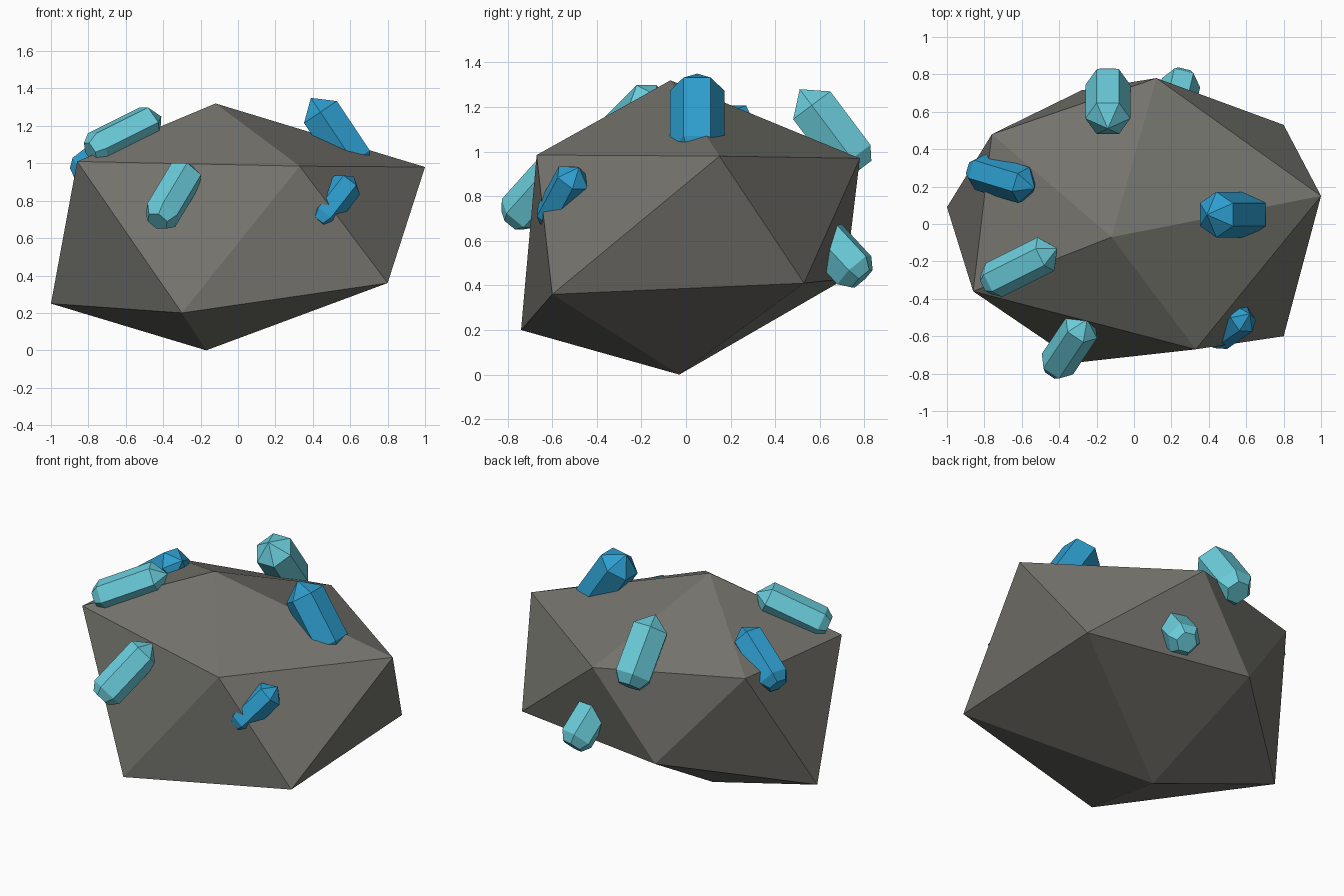
import bpy, bmesh, math
from mathutils import Vector

cube = bpy.data.objects.get("Cube")
if cube:
    bpy.data.objects.remove(cube, do_unlink=True)


def material(name, rgb):
    mat = bpy.data.materials.new(name)
    mat.use_nodes = True
    mat.diffuse_color = (*rgb, 1)
    mat.node_tree.nodes["Principled BSDF"].inputs["Base Color"].default_value = (*rgb, 1)
    return mat


STONE = material("grey stone", (0.175, 0.172, 0.152))
PALE = material("pale aqua crystal", (0.145, 0.61, 0.71))
BLUE = material("deep blue crystal", (0.027, 0.34, 0.62))


def finish(bm, name, mat):
    bmesh.ops.recalc_face_normals(bm, faces=bm.faces)
    mesh = bpy.data.meshes.new(name)
    bm.to_mesh(mesh)
    bm.free()
    mesh.materials.append(mat)
    obj = bpy.data.objects.new(name, mesh)
    bpy.context.collection.objects.link(obj)


def boulder():
    """Uneven twenty-sided rock: two poles and two staggered rings of five."""
    bm = bmesh.new()
    top = bm.verts.new((-0.12, -0.07, 1.32))
    bottom = bm.verts.new((-0.17, -0.03, 0))
    upper = [bm.verts.new(p) for p in (
        (-0.86, -0.36, 1.01), (0.33, -0.67, 0.985), (1, 0.15, 0.98),
        (0.12, 0.78, 0.97), (-0.76, 0.48, 1.02))]
    lower = [bm.verts.new(p) for p in (
        (-0.3, -0.74, 0.2), (0.8, -0.6, 0.36), (0.8, 0.53, 0.41),
        (-0.28, 0.715, 0.43), (-1, 0.09, 0.25))]
    for i in range(5):
        j = (i + 1) % 5
        bm.faces.new((top, upper[i], upper[j]))
        bm.faces.new((upper[i], lower[i], upper[j]))
        bm.faces.new((upper[j], lower[i], lower[j]))
        bm.faces.new((bottom, lower[j], lower[i]))
    finish(bm, "boulder", STONE)


def crystal(name, base, tip, radius, mat):
    """Six-sided prism with a chamfered flat base and a pointed tip."""
    base, tip = Vector(base), Vector(tip)
    axis = (tip - base).normalized()
    side = axis.cross(Vector((0, 0, 1))).normalized()
    up = side.cross(axis)
    length = (tip - base).length
    bm = bmesh.new()
    rings = []
    for along, r in ((0, 0.62 * radius), (0.5 * radius, radius),
                     (length - 0.75 * radius, radius)):
        ring = []
        for k in range(6):
            a = k * math.tau / 6
            ring.append(bm.verts.new(
                base + axis * along + (side * math.cos(a) + up * math.sin(a)) * r))
        rings.append(ring)
    apex = bm.verts.new(tip)
    bm.faces.new(rings[0])
    for k in range(6):
        n = (k + 1) % 6
        for lo, hi in zip(rings, rings[1:]):
            bm.faces.new((lo[k], lo[n], hi[n], hi[k]))
        bm.faces.new((rings[-1][k], rings[-1][n], apex))
    finish(bm, name, mat)


boulder()

# Crystals growing out of the rock: base centre, tip, radius
crystal("crystal_top_left", (0.65, 0.05, 0.96), (0.39, 0.05, 1.35), 0.122, BLUE)
crystal("crystal_top_right", (-0.79, -0.32, 1.06), (-0.41, -0.13, 1.25), 0.1, PALE)
crystal("crystal_front", (-0.43, -0.78, 0.69), (-0.25, -0.51, 0.99), 0.1, PALE)
crystal("crystal_right_side", (-0.86, 0.29, 0.93), (-0.53, 0.19, 1.18), 0.1, BLUE)
crystal("crystal_back", (-0.14, 0.78, 0.92), (-0.14, 0.51, 1.28), 0.12, PALE)
crystal("crystal_back_small", (0.26, 0.79, 0.43), (0.2, 0.54, 0.7), 0.105, PALE)
crystal("crystal_front_small", (0.425, -0.615, 0.68), (0.62, -0.48, 0.93), 0.085, BLUE)
